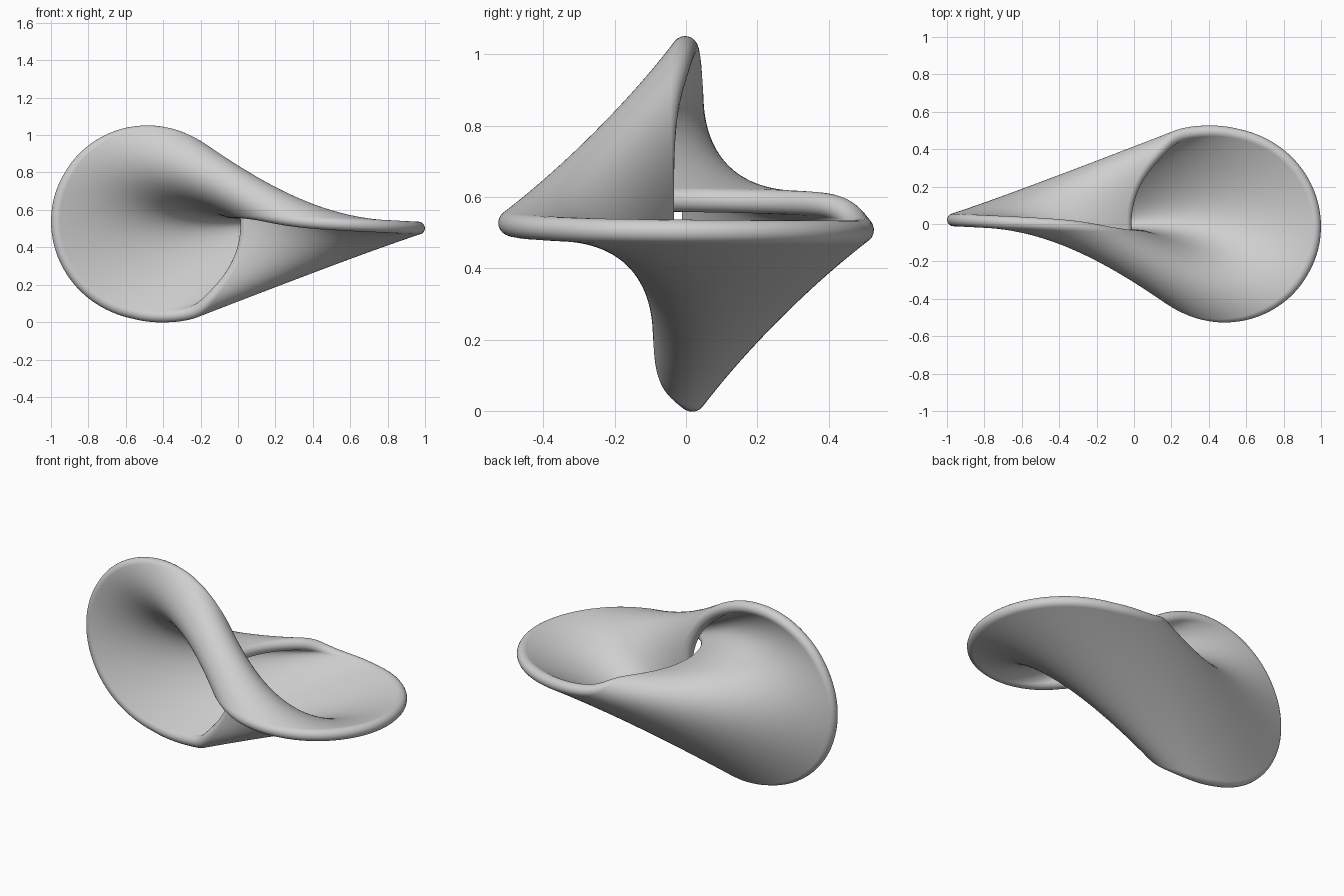
import bpy, bmesh
from math import sin, cos, pi, radians
from mathutils import Vector

cube = bpy.data.objects.get("Cube")
if cube:
    bpy.data.objects.remove(cube, do_unlink=True)

RADIUS, OFFSET = 0.508, 0.475       # rim circles and their distance from the middle
SHIFT, HALF = 0.037, 0.034          # sheet offset along its normal, half thickness
INSET, MAX_TRIM = 0.03, 0.033       # rounded edge start inside the rim, longest trim of a ruling
TWIST = radians(138)                # turn between the two rims
ORIGIN = Vector((0, -0.022, 0.547))
AROUND, ACROSS, CAP = 400, 40, 10


def upright_rim(a):
    point = Vector((-OFFSET - RADIUS * cos(a), 0, RADIUS * sin(a)))
    return point, Vector((sin(a), 0, cos(a)))


def flat_rim(a):
    b = a + TWIST
    point = Vector((OFFSET + RADIUS * cos(b), RADIUS * sin(b), 0))
    return point, Vector((-sin(b), cos(b), 0))


def section(a):
    """Closed outline of the thick sheet along one straight ruling."""
    (p, tp), (q, tq) = upright_rim(a), flat_rim(a)
    ruling = q - p
    start = min(MAX_TRIM, INSET / tp.cross(ruling).length)
    end = 1 - min(MAX_TRIM, INSET / tq.cross(ruling).length)

    def frame(s):
        along = tp.lerp(tq, s)
        normal = along.cross(ruling).normalized()
        return ORIGIN + p + ruling * s + normal * SHIFT, normal, along.normalized()

    def cap(s, outward, side):
        centre, normal, along = frame(s)
        out = (outward - along * outward.dot(along)).normalized()
        return [centre + (normal * side * cos(pi * k / CAP) + out * sin(pi * k / CAP)) * HALF
                for k in range(1, CAP)]

    steps = [start + (end - start) * (1 - cos(pi * i / ACROSS)) / 2 for i in range(ACROSS + 1)]
    frames = [frame(s) for s in steps]
    lower = [c - n * HALF for c, n, t in frames]
    upper = [c + n * HALF for c, n, t in reversed(frames)]
    return lower + cap(end, ruling, -1) + upper + cap(start, -ruling, 1)


# Twisted band swept between the two linked circles
bm = bmesh.new()
rings = [[bm.verts.new(v) for v in section(2 * pi * i / AROUND)] for i in range(AROUND)]
for i, ring in enumerate(rings):
    after = rings[(i + 1) % AROUND]
    for j in range(len(ring)):
        k = (j + 1) % len(ring)
        bm.faces.new((ring[j], ring[k], after[k], after[j]))
bmesh.ops.recalc_face_normals(bm, faces=bm.faces[:])
for face in bm.faces:
    face.smooth = True
mesh = bpy.data.meshes.new("twisted_band")
bm.to_mesh(mesh)
bm.free()

# Plain grey finish
grey = bpy.data.materials.new("light_grey")
grey.use_nodes = True
grey.diffuse_color = (0.62, 0.62, 0.62, 1)
grey.node_tree.nodes["Principled BSDF"].inputs["Base Color"].default_value = (0.62, 0.62, 0.62, 1)
mesh.materials.append(grey)

band = bpy.data.objects.new("twisted_band", mesh)
bpy.context.collection.objects.link(band)
